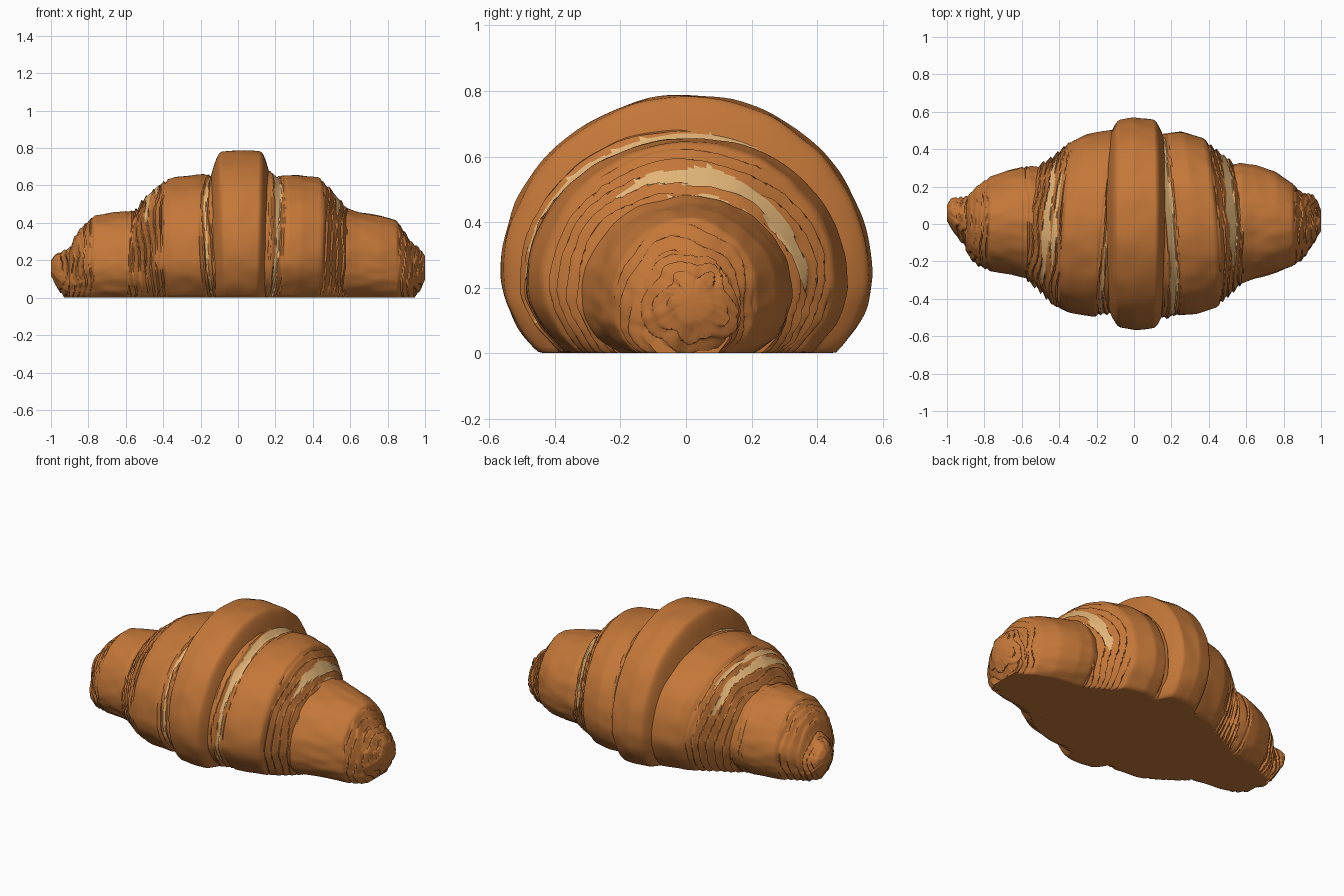
import bpy, bmesh, math
from mathutils import Vector, noise

if "Cube" in bpy.data.objects:
    bpy.data.objects.remove(bpy.data.objects["Cube"])


def material(name, rgb):
    m = bpy.data.materials.new(name)
    m.diffuse_color = (*rgb, 1)
    m.use_nodes = True
    m.node_tree.nodes["Principled BSDF"].inputs["Base Color"].default_value = m.diffuse_color
    return m


CRUST = material("baked crust", (0.55, 0.185, 0.04))
CREAM = material("pale inner dough", (0.78, 0.47, 0.19))
SEG = 128       # points round each section
STEP = 0.005    # spacing of the rings


def lerp_keys(keys, x):
    if x <= keys[0][0]:
        return keys[0][1:]
    for a, b in zip(keys, keys[1:]):
        if x <= b[0]:
            t = (x - a[0]) / (b[0] - a[0])
            return [p + (q - p) * t for p, q in zip(a[1:], b[1:])]
    return keys[-1][1:]


def section(keys, x):
    """Averaged, so that corners of the profile are rounded."""
    s = [lerp_keys(keys, x + d) for d in (-0.01, -0.005, 0, 0.005, 0.01)]
    return [sum(c) / 5 for c in zip(*s)]


def shell(name, keys, side=0, ribs=(), gaps=(), tilt=0.0, yaw=0.0, under=-0.2, flare=0.0, seed=0):
    """Rolled dough layer. keys: x, y min, y max, top (, underside).
    ribs: x from, x to, depth.  gaps: x, half width, angle from, angle to."""
    keys = sorted(k if len(k) == 5 else (*k, under * k[3]) for k in keys)
    x0, x1 = keys[0][0], keys[-1][0]
    n = max(8, round((x1 - x0) / STEP))
    bm = bmesh.new()
    rings, pale = [], set()
    for i in range(n + 1):
        x = x0 + (x1 - x0) * i / n
        yn, yp, top, low = section(keys, x)
        mid, half = (yn + yp) / 2, (yp - yn) / 2
        zc = low + (top - low) * 0.43
        ring = []
        for j in range(SEG):
            a = 2 * math.pi * j / SEG
            ca, sa = math.cos(a), math.sin(a)
            p = Vector((x * 3, ca * 1.6 + seed, sa * 1.6))
            bump = 0.010 * noise.noise(p) + 0.005 * noise.noise(p * 3.1)
            # torn openings showing the pale dough
            inside = 0
            for xg, w, a0, a1 in gaps:
                deg = math.degrees(a)
                if deg > 270:
                    deg -= 360
                t = (deg - a0) / (a1 - a0)
                if 0 < t < 1:
                    ww = w * math.sin(math.pi * t) ** 0.5
                    ww *= 0.95 + 0.5 * noise.noise(Vector((ca * 3, sa * 3, xg * 9)))
                    ctr = xg + 0.008 * noise.noise(Vector((ca * 3, sa * 3, xg * 5)))
                    if abs(x - ctr) < ww:
                        pale.add((i, j))
                        inside = 1
            # flaky layers: saw-tooth steps that spiral round the roll
            for xa, xb, depth in ribs:
                if xa <= x <= xb and not inside:
                    fade = min(1, (x - xa) / 0.015, (xb - x) / 0.015)
                    wob = 0.035 * noise.noise(Vector((ca * 1.5, sa * 1.5, seed + x * 4)))
                    ph = ((x + wob) / 0.03 + a / (2 * math.pi)) % 1
                    if side < 0:
                        ph = 1 - ph
                    saw = ph / 0.72 if ph < 0.72 else (1 - ph) / 0.28
                    strength = 0.7 + 0.9 * noise.noise(Vector((x * 9, ca * 2, sa * 2 + seed)))
                    bump -= depth * fade * saw * max(0.15, strength)
            bump -= 0.012 * inside
            y = mid + ca * (half + bump)
            z = zc + sa * ((top - zc if sa > 0 else zc - low) + bump)
            dx = -side * tilt * (1 - sa) / 2 - side * yaw * y - flare * (x - 0.015) * (1 - sa) / 2
            ring.append(bm.verts.new((x + dx, y, max(0.0, z))))
        rings.append(ring)
    for i in range(n):
        for j in range(SEG):
            k = (j + 1) % SEG
            f = bm.faces.new((rings[i][j], rings[i][k], rings[i + 1][k], rings[i + 1][j]))
            if (i, j) in pale:
                f.material_index = 1
    for ring in (rings[0], rings[-1]):
        c = bm.verts.new(sum((v.co for v in ring), Vector()) / SEG)
        for j in range(SEG):
            bm.faces.new((ring[j], ring[(j + 1) % SEG], c))
    bmesh.ops.recalc_face_normals(bm, faces=bm.faces)
    me = bpy.data.meshes.new(name)
    bm.to_mesh(me)
    bm.free()
    me.materials.append(CRUST)
    me.materials.append(CREAM)
    ob = bpy.data.objects.new(name, me)
    bpy.context.collection.objects.link(ob)
    bpy.ops.object.select_all(action='DESELECT')
    bpy.context.view_layer.objects.active = ob
    ob.select_set(True)
    bpy.ops.object.shade_smooth_by_angle(angle=math.radians(40))


# middle wrap, wider over the top
shell("middle_band",
      [(-0.155, -0.46, 0.46, 0.62), (-0.135, -0.50, 0.50, 0.69), (-0.115, -0.53, 0.535, 0.75),
       (-0.095, -0.553, 0.555, 0.782), (0.0, -0.565, 0.57, 0.79), (0.125, -0.553, 0.555, 0.782),
       (0.145, -0.53, 0.53, 0.75), (0.162, -0.50, 0.50, 0.69), (0.18, -0.46, 0.46, 0.62)],
      flare=0.25, seed=2)

# shoulder wraps
shell("left_shoulder",
      [(-0.59, -0.27, 0.28, 0.42), (-0.55, -0.32, 0.33, 0.475), (-0.5, -0.36, 0.36, 0.55),
       (-0.42, -0.43, 0.43, 0.62), (-0.33, -0.47, 0.475, 0.65), (-0.2, -0.495, 0.50, 0.66),
       (-0.12, -0.49, 0.50, 0.665), (-0.05, -0.45, 0.45, 0.6)],
      side=-1, tilt=0.05, yaw=0.10, under=-0.18, seed=5,
      ribs=[(-0.59, -0.37, 0.026), (-0.18, -0.10, 0.018)],
      gaps=[(-0.468, 0.020, 25, 145), (-0.425, 0.012, 45, 125), (-0.145, 0.008, 90, 215)])
shell("right_shoulder",
      [(0.05, -0.47, 0.47, 0.65), (0.14, -0.5, 0.5, 0.70), (0.17, -0.505, 0.505, 0.695),
       (0.21, -0.485, 0.485, 0.66), (0.32, -0.475, 0.495, 0.66), (0.43, -0.44, 0.46, 0.645),
       (0.5, -0.39, 0.4, 0.58), (0.56, -0.34, 0.35, 0.51), (0.61, -0.28, 0.3, 0.44)],
      side=1, tilt=0.05, yaw=0.08, under=-0.18, seed=9,
      ribs=[(0.13, 0.25, 0.012), (0.44, 0.61, 0.026)],
      gaps=[(0.193, 0.026, -30, 160), (0.19, 0.012, 120, 225), (0.525, 0.026, 0, 130),
            (0.575, 0.010, 15, 100)])

# end wraps
shell("left_end",
      [(-0.9, -0.13, 0.14, 0.24), (-0.88, -0.18, 0.16, 0.32), (-0.84, -0.22, 0.20, 0.375),
       (-0.77, -0.25, 0.25, 0.435), (-0.66, -0.27, 0.29, 0.452), (-0.57, -0.295, 0.31, 0.465),
       (-0.45, -0.29, 0.29, 0.45)],
      side=-1, under=-0.11, seed=13, ribs=[(-0.9, -0.77, 0.02), (-0.6, -0.55, 0.012)])
shell("right_end",
      [(0.45, -0.3, 0.3, 0.45), (0.57, -0.32, 0.33, 0.485), (0.65, -0.29, 0.32, 0.46),
       (0.76, -0.26, 0.28, 0.44), (0.85, -0.225, 0.22, 0.41), (0.89, -0.205, 0.18, 0.36),
       (0.925, -0.17, 0.165, 0.3), (0.94, -0.12, 0.14, 0.26)],
      side=1, under=-0.11, seed=17, ribs=[(0.85, 0.94, 0.018)])

# rolled tips
shell("left_tip",
      [(-1.0, 0.03, 0.09, 0.185, 0.13), (-0.985, -0.01, 0.135, 0.22, 0.09),
       (-0.93, -0.09, 0.145, 0.25, 0.0), (-0.87, -0.15, 0.15, 0.28, -0.03),
       (-0.8, -0.15, 0.15, 0.28, -0.04)],
      side=-1, seed=21, ribs=[(-0.96, -0.84, 0.02)])
shell("right_tip",
      [(0.82, -0.15, 0.15, 0.3, -0.03), (0.9, -0.18, 0.165, 0.325, -0.03),
       (0.95, -0.13, 0.165, 0.29, 0.0), (0.985, -0.07, 0.125, 0.255, 0.05),
       (1.0, -0.03, 0.06, 0.215, 0.11)],
      side=1, seed=25, ribs=[(0.87, 0.995, 0.022)])
